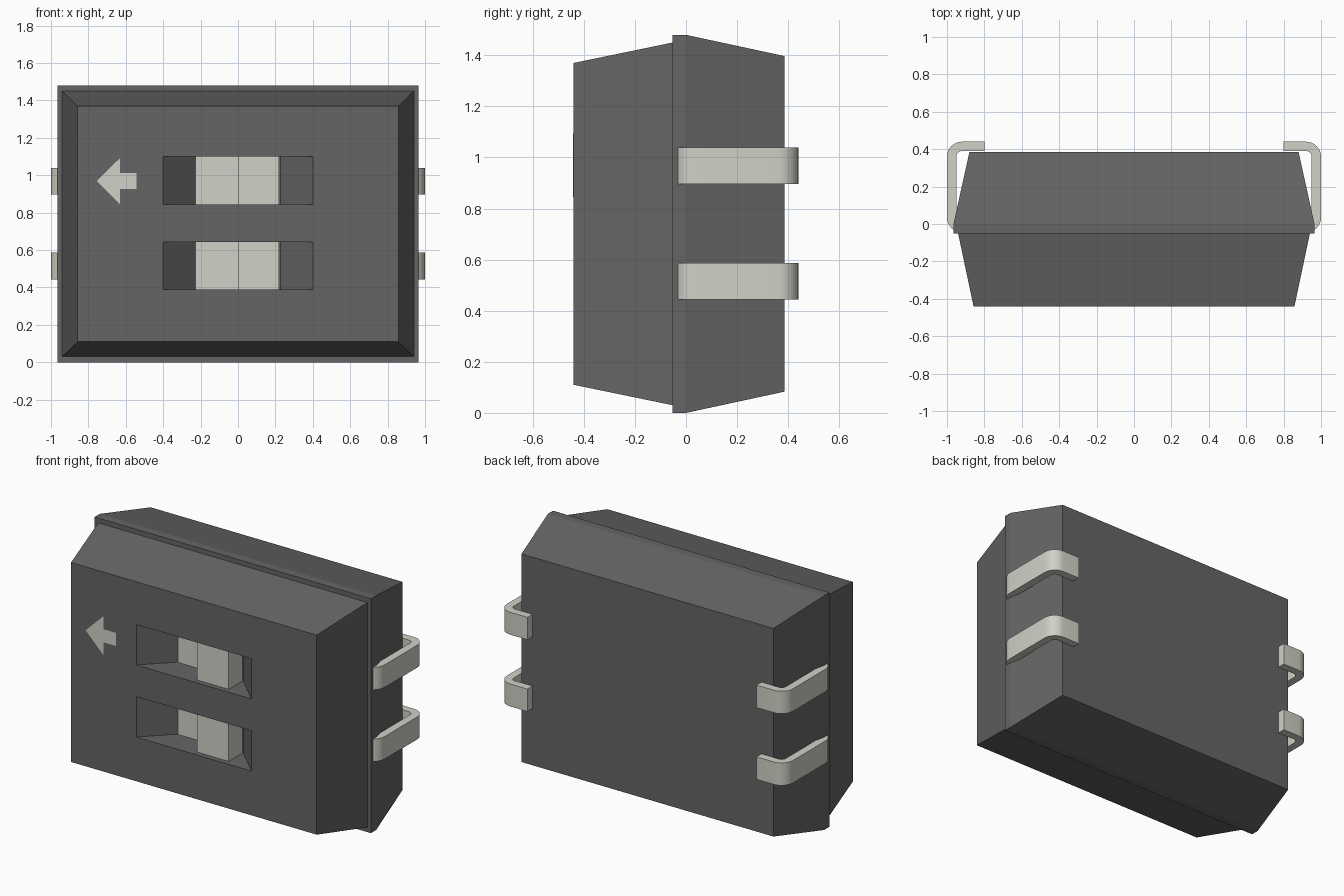
import bpy, bmesh, math
from mathutils import Vector

if "Cube" in bpy.data.objects:
    bpy.data.objects.remove(bpy.data.objects["Cube"])


def material(name, rgb):
    m = bpy.data.materials.new(name)
    m.diffuse_color = (*rgb, 1)
    m.use_nodes = True
    m.node_tree.nodes["Principled BSDF"].inputs["Base Color"].default_value = m.diffuse_color
    return m


DARK = material("dark_plastic", (0.13, 0.13, 0.13))
LIGHT = material("light_plastic", (0.64, 0.635, 0.57))
METAL = material("metal", (0.64, 0.635, 0.57))


def finish(name, bm, mat):
    bmesh.ops.recalc_face_normals(bm, faces=bm.faces)
    me = bpy.data.meshes.new(name)
    bm.to_mesh(me)
    bm.free()
    me.materials.append(mat)
    ob = bpy.data.objects.new(name, me)
    bpy.context.collection.objects.link(ob)
    return ob


def loft(name, rings, mat):
    """Closed solid through a list of point rings."""
    bm = bmesh.new()
    vs = [[bm.verts.new(p) for p in r] for r in rings]
    n = len(vs[0])
    for a, b in zip(vs, vs[1:]):
        for i in range(n):
            j = (i + 1) % n
            bm.faces.new((a[i], a[j], b[j], b[i]))
    bm.faces.new(vs[0])
    bm.faces.new(vs[-1])
    return finish(name, bm, mat)


def plan_solid(name, pts, z0, z1, mat):
    """Extrude an (x, y) outline between two heights."""
    return loft(name, [[(x, y, z) for x, y in pts] for z in (z0, z1)], mat)


def activate(ob):
    bpy.ops.object.select_all(action='DESELECT')
    ob.select_set(True)
    bpy.context.view_layer.objects.active = ob


# Body: tapered cover, step, straight rim, tapered base
def ring(y, hx, inset):
    return [(-hx, y, inset), (hx, y, inset),
            (hx, y, 1.48 - inset), (-hx, y, 1.48 - inset)]


body = loft("body", [ring(-0.44, 0.858, 0.11), ring(-0.052, 0.94, 0.03),
                     ring(-0.052, 0.965, 0.0), ring(0.0, 0.965, 0.0),
                     ring(0.385, 0.88, 0.083)], DARK)

# Switch recesses with sloping ends, each holding a slider
for k, z in enumerate((0.517, 0.972), 1):
    z0, z1 = z - 0.1275, z + 0.1275
    slope = 0.17 / 0.175
    cutter = plan_solid("recess_cutter",
                        [(-0.402 - 0.05 / slope, -0.49), (0.402 + 0.05 / slope, -0.49),
                         (0.227, -0.27), (-0.227, -0.27)], z0, z1, DARK)
    mod = body.modifiers.new("recess", 'BOOLEAN')
    mod.object = cutter
    mod.operation = 'DIFFERENCE'
    mod.solver = 'EXACT'
    activate(body)
    bpy.ops.object.modifier_apply(modifier=mod.name)
    bpy.data.objects.remove(cutter)
    plan_solid(f"slider_{k}", [(-0.227, -0.26), (-0.227, -0.275), (0, -0.275),
                               (0, -0.408), (0.22, -0.408), (0.22, -0.26)],
               z0, z1, LIGHT)

# Direction arrow on the front
arrow = [(-0.755, 0.97), (-0.63, 0.845), (-0.63, 0.927), (-0.543, 0.927),
         (-0.543, 1.012), (-0.63, 1.012), (-0.63, 1.093)]
loft("arrow", [[(x, y, z) for x, z in arrow] for y in (-0.442, -0.43)], LIGHT)


# Bent leads: strip outline with rounded corners
def lead_outline():
    def arc(cx, cy, r, a0, a1):
        return [(cx + r * math.cos(math.radians(a0 + (a1 - a0) * i / 8)),
                 cy + r * math.sin(math.radians(a0 + (a1 - a0) * i / 8)))
                for i in range(9)]
    outer = ([(0.86, -0.045)] + arc(0.92, 0.035, 0.08, -90, 0)
             + arc(0.92, 0.36, 0.08, 0, 90) + [(0.80, 0.44)])
    inner = ([(0.80, 0.39)] + arc(0.92, 0.36, 0.03, 90, 0)
             + arc(0.92, 0.035, 0.03, 0, -90) + [(0.86, 0.005)])
    return outer + inner


for k, z in enumerate((0.515, 0.968), 1):
    for side, s in (("right", 1), ("left", -1)):
        lead = plan_solid(f"lead_{side}_{k}", [(s * x, y) for x, y in lead_outline()],
                          z - 0.071, z + 0.071, METAL)
        activate(lead)
        bpy.ops.object.shade_smooth_by_angle(angle=math.radians(30))
